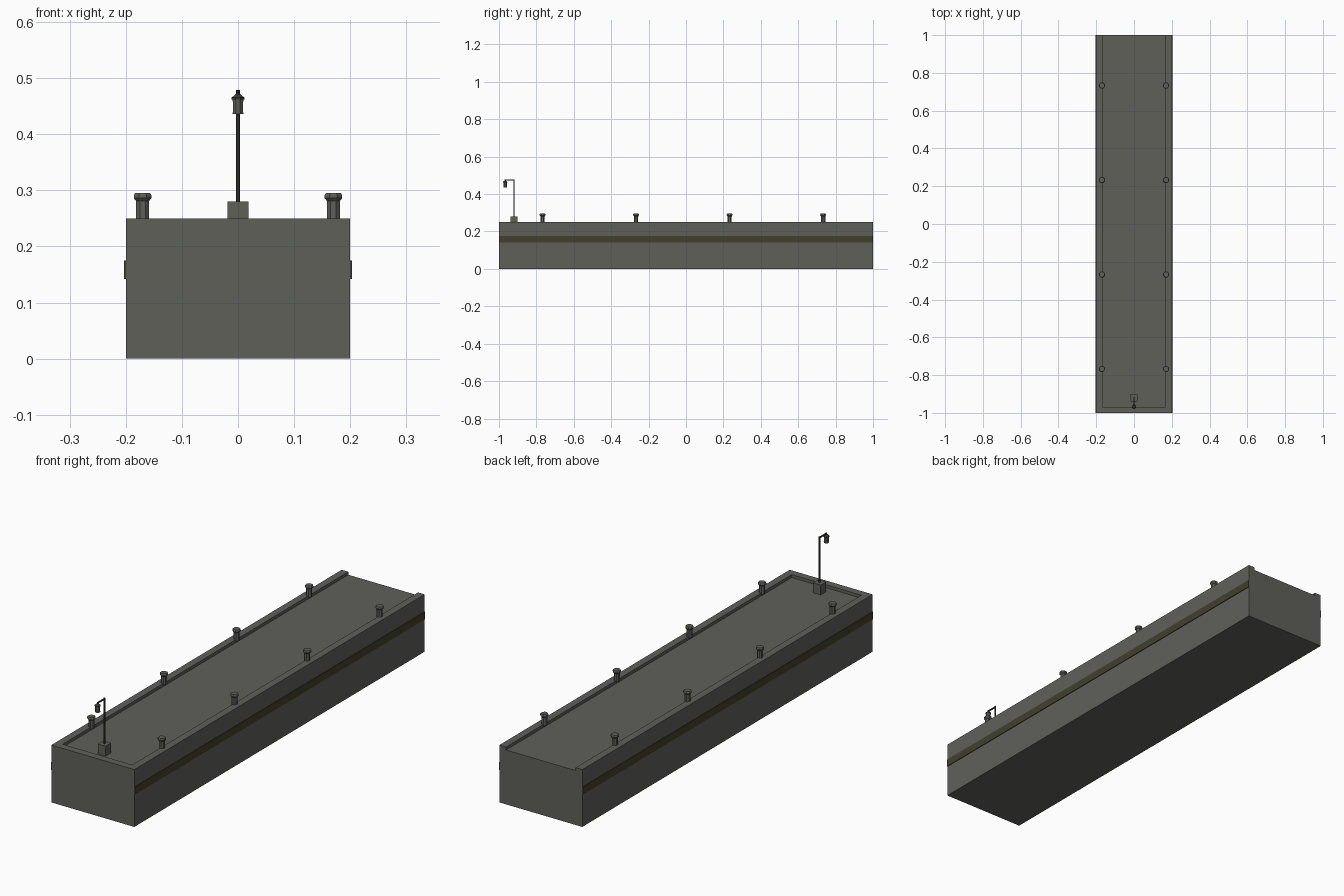
import bpy, bmesh, math
from mathutils import Vector

if "Cube" in bpy.data.objects:
    bpy.data.objects.remove(bpy.data.objects["Cube"])


def material(name, rgb):
    m = bpy.data.materials.new(name)
    m.diffuse_color = (*rgb, 1)
    m.use_nodes = True
    m.node_tree.nodes["Principled BSDF"].inputs["Base Color"].default_value = m.diffuse_color
    return m


STONE = material("grey stone", (0.115, 0.115, 0.102))
OLIVE = material("dark olive", (0.052, 0.052, 0.026))
IRON = material("dark iron", (0.042, 0.042, 0.026))


def finish(name, bm, mat):
    bmesh.ops.recalc_face_normals(bm, faces=bm.faces)
    me = bpy.data.meshes.new(name)
    bm.to_mesh(me)
    bm.free()
    me.materials.append(mat)
    ob = bpy.data.objects.new(name, me)
    bpy.context.collection.objects.link(ob)
    return ob


def box(name, lo, hi, mat):
    bm = bmesh.new()
    bmesh.ops.create_cube(bm, size=1)
    for v in bm.verts:
        v.co = [l + (c + 0.5) * (h - l) for c, l, h in zip(v.co, lo, hi)]
    return finish(name, bm, mat)


def lathe(name, x, y, profile, sides, mat):
    # stack of (radius, z) rings, capped at both ends
    bm = bmesh.new()
    rings = []
    for r, z in profile:
        angles = [2 * math.pi * (i + 0.5) / sides for i in range(sides)]
        rings.append([bm.verts.new((x + r * math.cos(a), y + r * math.sin(a), z)) for a in angles])
    for a, b in zip(rings, rings[1:]):
        for i in range(sides):
            j = (i + 1) % sides
            bm.faces.new((a[i], a[j], b[j], b[i]))
    bm.faces.new(rings[0])
    bm.faces.new(rings[-1])
    return finish(name, bm, mat)


# Quay body: one block whose sunken deck is open at the back end
W, T, D, R = 0.2, 0.25, 0.237, 0.032
bm = bmesh.new()
section = [(-W, 0), (W, 0), (W, T), (W - R, T), (W - R, D), (-W + R, D), (-W + R, T), (-W, T)]
face = bm.faces.new([bm.verts.new((x, -1 + R, z)) for x, z in section])
ext = bmesh.ops.extrude_face_region(bm, geom=[face])
for v in [g for g in ext["geom"] if isinstance(g, bmesh.types.BMVert)]:
    v.co.y = 1
finish("quay_body", bm, STONE)
box("front_curb", (-W, -1, 0), (W, -1 + R, T), STONE)

# Fender strips along both sides
for side, s in (("left", -1), ("right", 1)):
    xs = sorted((s * 0.1995, s * 0.203))
    box(side + "_fender", (xs[0], -1, 0.142), (xs[1], 1, 0.175), OLIVE)

    # Mooring bollards
    for i in range(4):
        lathe(f"{side}_bollard_{i + 1}", s * 0.17, -0.767 + 0.5 * i,
              [(0.0125, T - 0.005), (0.0125, 0.281), (0.017, 0.286), (0.017, 0.291), (0.0145, 0.295)],
              8, STONE)

# Lamp post at the front end
PY, LY = -0.92, -0.967
box("lamp_base", (-0.019, PY - 0.019, D), (0.019, PY + 0.019, 0.28), STONE)
lathe("lamp_pole", 0, PY, [(0.0038, 0.279), (0.0034, 0.479)], 8, IRON)
box("lamp_arm", (-0.0025, LY, 0.472), (0.0025, PY, 0.477), IRON)
lathe("lantern_body", 0, LY, [(0.0108, 0.436), (0.0108, 0.439), (0.0098, 0.439), (0.0102, 0.463)], 8, STONE)
lathe("lantern_roof", 0, LY, [(0.0125, 0.462), (0.0125, 0.465), (0.005, 0.471), (0.003, 0.472), (0.003, 0.478)], 8, IRON)
